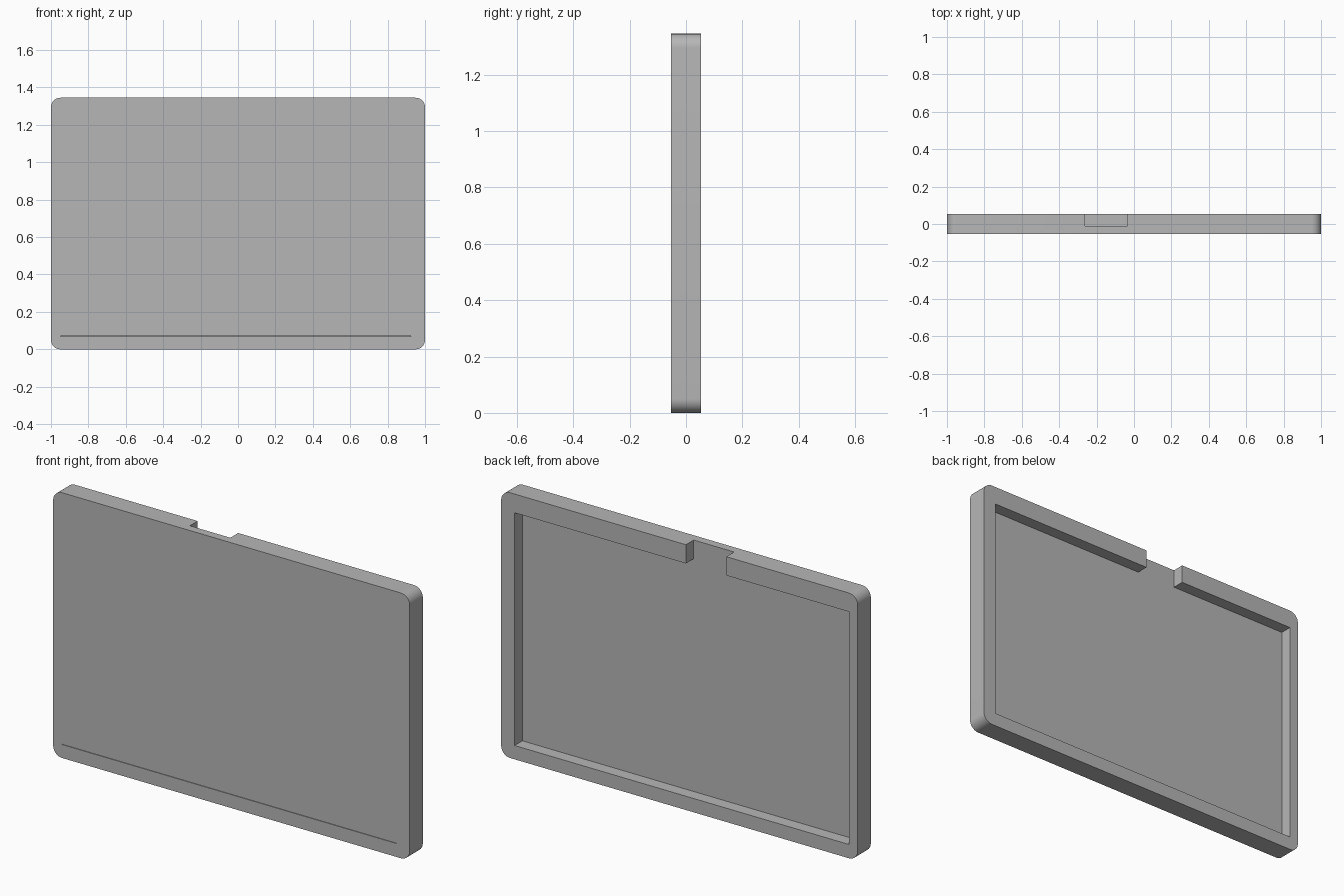
import bpy, bmesh
from math import sin, cos, pi

cube = bpy.data.objects.get("Cube")
if cube:
    bpy.data.objects.remove(cube, do_unlink=True)

HEIGHT, HALF_DEPTH, RADIUS = 1.345, 0.0525, 0.05
FLOOR_Y = -0.01          # inner face of the front panel
LEFT, RIGHT, LOW, HIGH = -0.95, 0.925, 0.07, 1.25

grey = bpy.data.materials.new("plain grey")
grey.use_nodes = True
colour = (0.47, 0.47, 0.47, 1)
grey.diffuse_color = colour
grey.node_tree.nodes["Principled BSDF"].inputs["Base Color"].default_value = colour


def extrude_outline(name, outline, y0, y1):
    """Extrude an x/z outline along y into a closed solid."""
    bm = bmesh.new()
    face = bm.faces.new([bm.verts.new((x, y0, z)) for x, z in outline])
    new = bmesh.ops.extrude_face_region(bm, geom=[face])["geom"]
    verts = [v for v in new if isinstance(v, bmesh.types.BMVert)]
    bmesh.ops.translate(bm, verts=verts, vec=(0, y1 - y0, 0))
    bmesh.ops.recalc_face_normals(bm, faces=bm.faces)
    mesh = bpy.data.meshes.new(name)
    bm.to_mesh(mesh)
    bm.free()
    mesh.materials.append(grey)
    obj = bpy.data.objects.new(name, mesh)
    bpy.context.collection.objects.link(obj)
    return obj


def rounded_rectangle(half_width, height, radius, steps=12):
    """Outline with four quarter-circle corners."""
    centres = [(half_width - radius, height - radius), (radius - half_width, height - radius),
               (radius - half_width, radius), (half_width - radius, radius)]
    return [(cx + radius * cos(a), cz + radius * sin(a))
            for i, (cx, cz) in enumerate(centres)
            for a in [(i + s / steps) * pi / 2 for s in range(steps + 1)]]


def cut(target, cutter):
    """Subtract the cutter from the target and discard it."""
    cutter.hide_render = True
    mod = target.modifiers.new("cut", 'BOOLEAN')
    mod.operation = 'DIFFERENCE'
    mod.solver = 'EXACT'
    mod.object = cutter
    bpy.context.view_layer.objects.active = target
    bpy.ops.object.modifier_apply(modifier=mod.name)
    bpy.data.objects.remove(cutter, do_unlink=True)


# Rounded slab
shell = extrude_outline("tray_shell", rounded_rectangle(1, HEIGHT, RADIUS), -HALF_DEPTH, HALF_DEPTH)

# Rear recess joined to the notch through the top rim
notch_left, notch_right, above = -0.263, -0.036, HEIGHT + 0.1
recess = [(LEFT, LOW), (RIGHT, LOW), (RIGHT, HIGH), (notch_right, HIGH), (notch_right, above),
          (notch_left, above), (notch_left, HIGH), (LEFT, HIGH)]
cut(shell, extrude_outline("recess_cutter", recess, FLOOR_Y, HALF_DEPTH + 0.1))

# Hairline groove along the bottom of the front
groove = [(LEFT, LOW - 0.002), (RIGHT, LOW - 0.002), (RIGHT, LOW), (LEFT, LOW)]
cut(shell, extrude_outline("groove_cutter", groove, -HALF_DEPTH - 0.1, -HALF_DEPTH + 0.01))

# Smooth corners, crisp edges
bpy.ops.object.select_all(action='DESELECT')
shell.select_set(True)
bpy.context.view_layer.objects.active = shell
bpy.ops.object.shade_smooth_by_angle(angle=pi / 6)
